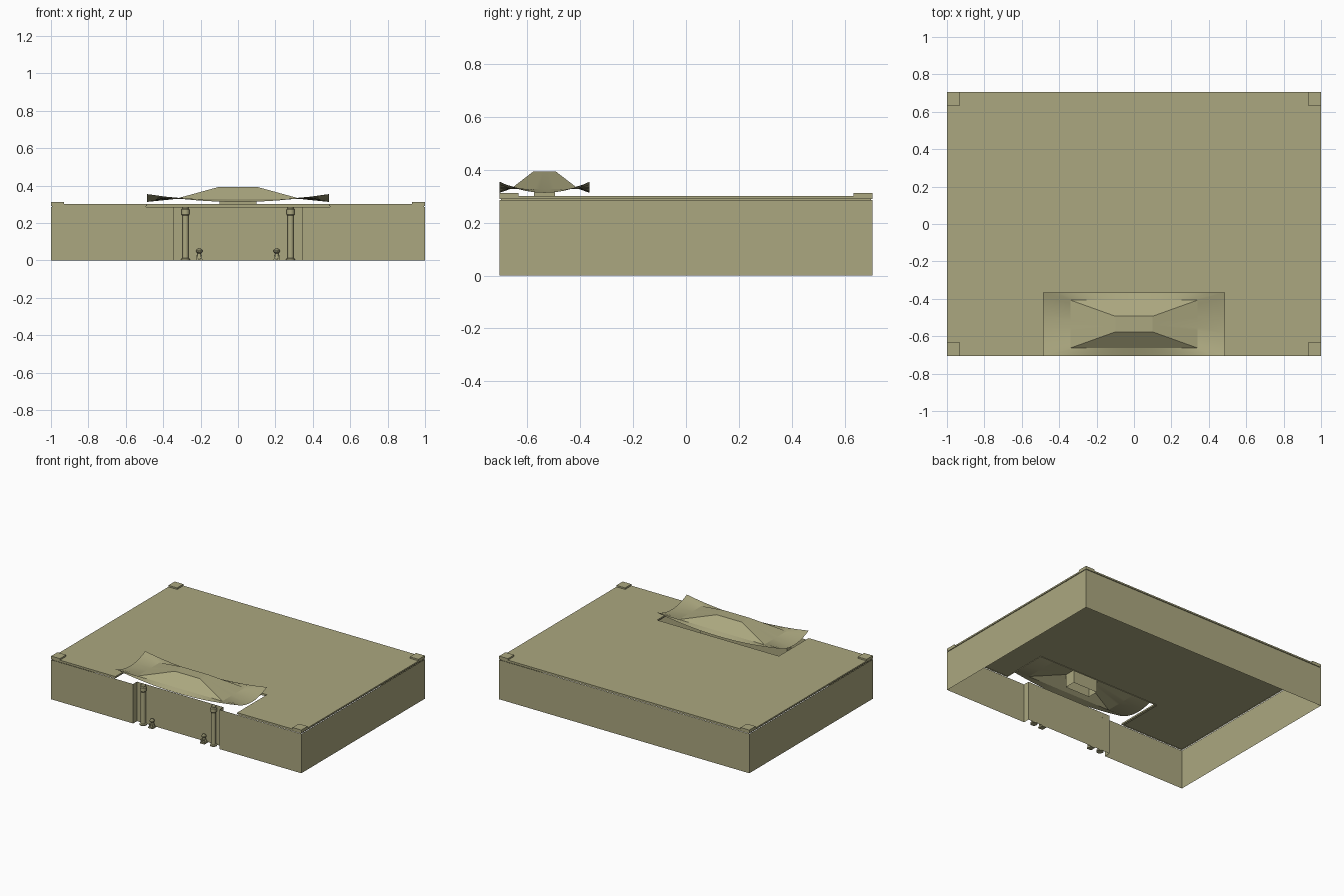
import bpy, bmesh, math

if "Cube" in bpy.data.objects:
    bpy.data.objects.remove(bpy.data.objects["Cube"])

olive = bpy.data.materials.new("olive_stone")
olive.diffuse_color = (0.41, 0.39, 0.215, 1)
olive.use_nodes = True
olive.node_tree.nodes["Principled BSDF"].inputs["Base Color"].default_value = olive.diffuse_color


def make_object(name, bm, smooth=None):
    mesh = bpy.data.meshes.new(name)
    bm.to_mesh(mesh)
    bm.free()
    mesh.materials.append(olive)
    ob = bpy.data.objects.new(name, mesh)
    bpy.context.collection.objects.link(ob)
    if smooth:
        bpy.ops.object.select_all(action='DESELECT')
        ob.select_set(True)
        bpy.context.view_layer.objects.active = ob
        bpy.ops.object.shade_smooth_by_angle(angle=math.radians(smooth))
    return ob


def bridge(bm, low, high):
    n = len(low)
    for i in range(n):
        j = (i + 1) % n
        bm.faces.new((low[i], low[j], high[j], high[i]))


def extrude(name, outline, z0, z1, caps=True):
    """Counter-clockwise outline pulled up from z0 to z1."""
    bm = bmesh.new()
    low = [bm.verts.new((x, y, z0)) for x, y in outline]
    high = [bm.verts.new((x, y, z1)) for x, y in outline]
    bridge(bm, low, high)
    if caps:
        bm.faces.new(low[::-1])
        bm.faces.new(high)
    return make_object(name, bm)


def rect(x0, x1, y0, y1):
    return [(x0, y0), (x1, y0), (x1, y1), (x0, y1)]


def lathe(name, x, y, profile, segments=16):
    bm = bmesh.new()
    rings = []
    for r, z in profile:
        angles = [2 * math.pi * i / segments for i in range(segments)]
        rings.append([bm.verts.new((x + r * math.cos(a), y + r * math.sin(a), z)) for a in angles])
    for a, b in zip(rings, rings[1:]):
        bridge(bm, a, b)
    bm.faces.new(rings[0][::-1])
    bm.faces.new(rings[-1])
    return make_object(name, bm, 35)


D = 0.705            # half depth of the compound
RX, RY = 0.487, 0.17   # half size of the gate roof
CY = -D + RY           # roof centre

# Outer wall with a shallow gate recess in the front
wall = [(-1, -D), (-0.345, -D), (-0.345, -0.66), (0.345, -0.66),
        (0.345, -D), (1, -D), (1, D), (-1, D)]
extrude("outer_wall", wall, 0, 0.285, caps=False)


# Top slab, notched below the gate roof, over a narrow shadow groove
def slab_outline(inset):
    x, y, n = 1 - inset, D - inset, RX + inset
    back = CY + RY + inset
    return [(-x, -y), (-n, -y), (-n, back), (n, back), (n, -y), (x, -y), (x, y), (-x, y)]


extrude("slab_groove", slab_outline(0.006), 0.283, 0.291, caps=False)
extrude("top_slab", slab_outline(0), 0.290, 0.301)

# Corner blocks
for sx in (-1, 1):
    for sy in (-1, 1):
        xs, ys = sorted((sx, sx * 0.93)), sorted((sy * D, sy * 0.633))
        extrude("corner_block", rect(*xs, *ys), 0.301, 0.312)


# Gate roof: flat ridge, hipped slopes and upswept eaves as one sheet
def roof_ring(bm, hx, hy, height, steps=14):
    corners = rect(-hx, hx, -hy, hy)
    ring = []
    for i in range(4):
        (ax, ay), (bx, by) = corners[i], corners[(i + 1) % 4]
        for k in range(steps):
            t = k / steps
            x, y = ax + (bx - ax) * t, ay + (by - ay) * t
            ring.append(bm.verts.new((x, CY + y, height(2 * t - 1))))
    return ring


bm = bmesh.new()
eave = roof_ring(bm, RX, RY, lambda s: 0.313 + 0.042 * s * s)
base = roof_ring(bm, 0.34, 0.128, lambda s: 0.328)
ridge = roof_ring(bm, 0.1, 0.042, lambda s: 0.394)
bridge(bm, eave, base)
bridge(bm, base, ridge)
bm.faces.new(ridge)
make_object("gate_roof", bm, 10)

# Open shaft carrying the roof
extrude("roof_support", rect(-0.098, 0.098, CY - 0.04, CY + 0.04), 0.298, 0.392, caps=False)

# Columns and guardian statues beside the gate
column = [(0.024, 0), (0.024, 0.008), (0.017, 0.012), (0.017, 0.24),
          (0.022, 0.247), (0.022, 0.272), (0.017, 0.277), (0.017, 0.286)]
for s in (-1, 1):
    lathe("gate_column", s * 0.281, -0.681, column)
    x, y = s * 0.207, -0.685
    extrude("statue_plinth", rect(x - 0.018, x + 0.018, y - 0.02, y + 0.02), 0, 0.009)
    lathe("statue_body", x, y + 0.004,
          [(0.015, 0.009), (0.014, 0.02), (0.009, 0.035), (0.010, 0.042)], 10)
    lathe("statue_head", x, y - 0.001,
          [(0.008, 0.038), (0.016, 0.045), (0.017, 0.053), (0.012, 0.061), (0.004, 0.064)], 10)
    for p in (-1, 1):
        px = x + p * 0.010
        extrude("statue_paw", rect(px - 0.004, px + 0.004, y - 0.017, y - 0.006), 0.009, 0.030)
